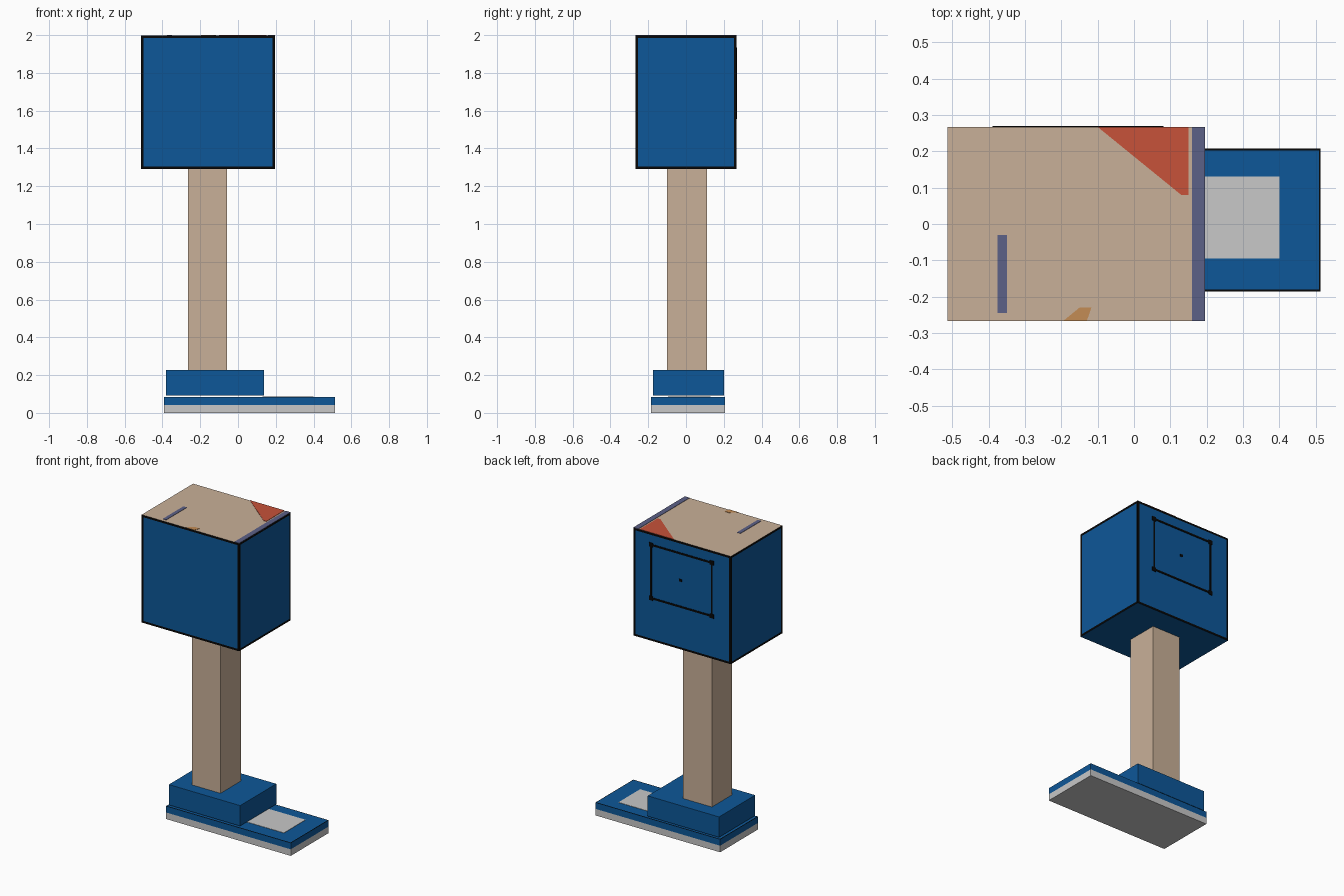
import bpy, bmesh

if "Cube" in bpy.data.objects:
    bpy.data.objects.remove(bpy.data.objects["Cube"])


def material(name, rgb):
    m = bpy.data.materials.new(name)
    m.diffuse_color = (*rgb, 1)
    m.use_nodes = True
    m.node_tree.nodes["Principled BSDF"].inputs["Base Color"].default_value = m.diffuse_color
    return m


BLUE = material("blue cloth", (0.004, 0.096, 0.315))
TAN = material("tan skin", (0.584, 0.434, 0.314))
BLACK = material("black trim", (0.002, 0.002, 0.002))
GREY = material("light grey sole", (0.578, 0.578, 0.578))
RED = material("red patch", (0.571, 0.084, 0.042))
SLATE = material("slate stripe", (0.107, 0.119, 0.242))
ORANGE = material("orange patch", (0.552, 0.262, 0.091))


def finish(name, bm, mats):
    me = bpy.data.meshes.new(name)
    bmesh.ops.recalc_face_normals(bm, faces=bm.faces)
    bm.to_mesh(me)
    bm.free()
    for m in mats:
        me.materials.append(m)
    ob = bpy.data.objects.new(name, me)
    bpy.context.collection.objects.link(ob)
    return ob


def prism(points, z0, z1):
    """Upright prism over an xy outline."""
    bm = bmesh.new()
    f = bm.faces.new([bm.verts.new((x, y, z0)) for x, y in points])
    ext = bmesh.ops.extrude_face_region(bm, geom=[f])
    for v in ext["geom"]:
        if isinstance(v, bmesh.types.BMVert):
            v.co.z = z1
    bmesh.ops.recalc_face_normals(bm, faces=bm.faces)
    return bm


def box(x0, x1, y0, y1, z0, z1):
    return prism([(x0, y0), (x1, y0), (x1, y1), (x0, y1)], z0, z1)


# Shoe: grey sole below, blue upper above, thin black rim around the top
bm = box(-0.393, 0.513, -0.185, 0.207, 0, 0.085)
top = [f for f in bm.faces if f.normal.z > 0.9]
rim = bmesh.ops.inset_individual(bm, faces=top, thickness=0.006)["faces"]
for f in rim:
    f.material_index = 2
bmesh.ops.bisect_plane(bm, geom=bm.verts[:] + bm.edges[:] + bm.faces[:],
                       plane_co=(0, 0, 0.043), plane_no=(0, 0, 1))
for f in bm.faces:
    if f.calc_center_median().z < 0.043:
        f.material_index = 1
finish("shoe", bm, [BLUE, GREY, BLACK])
finish("shoe_toe_panel", box(0.13, 0.40, -0.095, 0.13, 0.083, 0.087), [GREY])

# Ankle cuff and leg
finish("ankle_cuff", box(-0.38, 0.138, -0.175, 0.2, 0.092, 0.226), [BLUE])
finish("leg", box(-0.265, -0.057, -0.1, 0.11, 0.226, 1.29), [TAN])

# Shorts: blue sides with black seams, tan top
bm = box(-0.513, 0.195, -0.267, 0.267, 1.29, 1.998)
sides = [f for f in bm.faces if abs(f.normal.z) < 0.1]
for f in bm.faces:
    if f.normal.z > 0.9:
        f.material_index = 2
for f in bmesh.ops.inset_individual(bm, faces=sides, thickness=0.019)["faces"]:
    f.material_index = 1
finish("shorts", bm, [BLUE, BLACK, TAN])

# Painted patches on the top of the shorts
ZT = (1.996, 2.0)
finish("top_red_patch", prism([(-0.1, 0.267), (0.15, 0.267), (0.15, 0.08), (0.13, 0.08)], *ZT), [RED])
finish("top_orange_patch", prism([(-0.195, -0.267), (-0.13, -0.267), (-0.117, -0.23), (-0.15, -0.23)], *ZT), [ORANGE])
finish("top_edge_stripe", box(0.16, 0.195, -0.267, 0.267, *ZT), [SLATE])
finish("top_short_stripe", box(-0.375, -0.35, -0.245, -0.03, *ZT), [SLATE])

# Back pocket: stitched outline, corner rivets and a button
PX0, PX1, PZ0, PZ1, W = -0.375, 0.067, 1.57, 1.92, 0.006
Y0, Y1 = 0.265, 0.27
for i, x in enumerate((PX0, PX1)):
    finish(f"pocket_side_{i}", box(x - W, x + W, Y0, Y1, PZ0, PZ1), [BLACK])
    for j, z in enumerate((PZ0, PZ1)):
        finish(f"pocket_rivet_{i}{j}", box(x - 0.014, x + 0.014, Y0, Y1, z - 0.014, z + 0.014), [BLACK])
for j, z in enumerate((PZ0, PZ1)):
    finish(f"pocket_edge_{j}", box(PX0, PX1, Y0, Y1, z - W, z + W), [BLACK])
finish("pocket_button", box(-0.157, -0.137, Y0, Y1, 1.736, 1.752), [BLACK])
